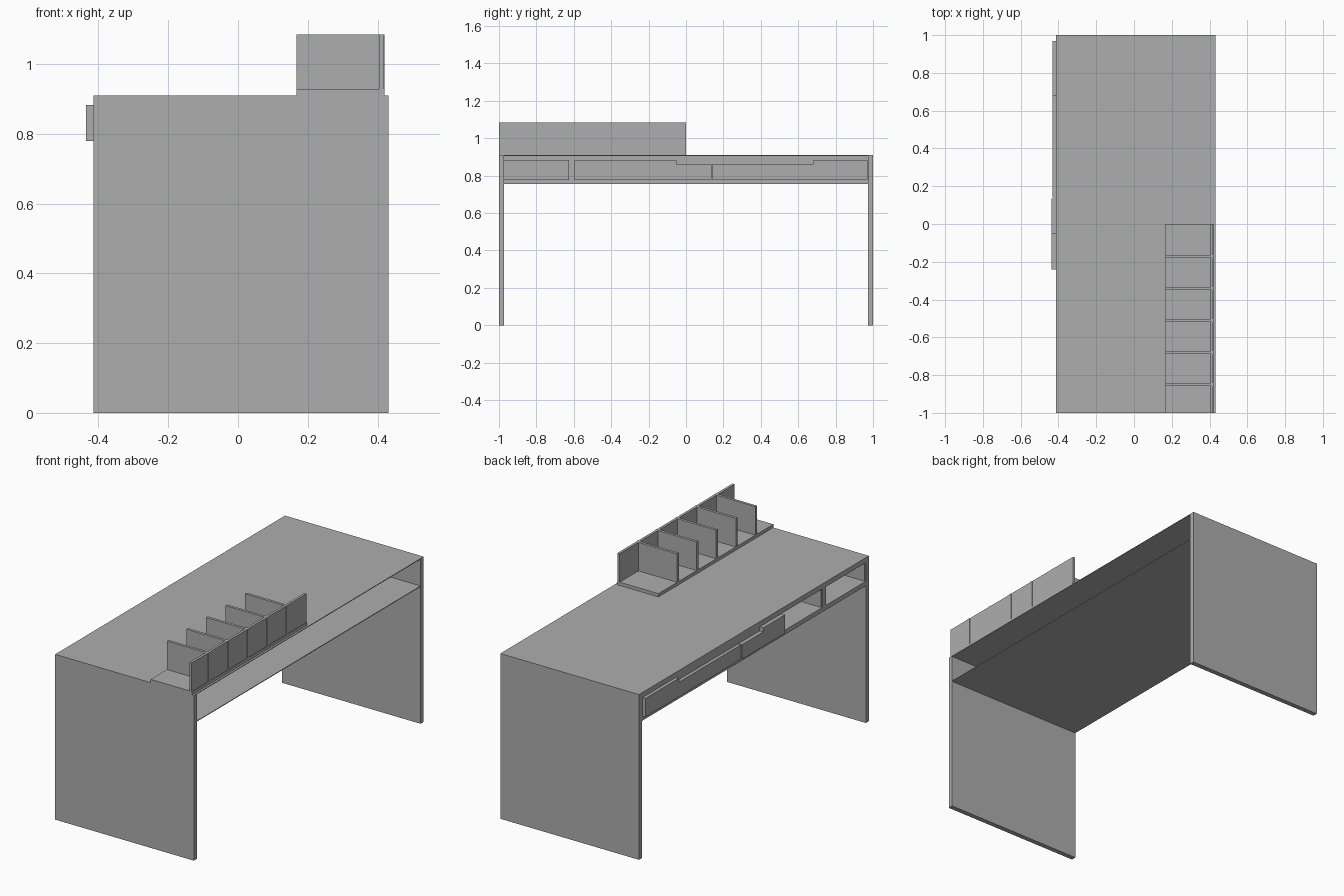
import bpy
import bmesh

cube = bpy.data.objects.get("Cube")
if cube:
    bpy.data.objects.remove(cube, do_unlink=True)

# Single plain grey
GREY = (0.42, 0.42, 0.42, 1)
grey = bpy.data.materials.new("plain grey")
grey.use_nodes = True
grey.diffuse_color = GREY
grey.node_tree.nodes["Principled BSDF"].inputs["Base Color"].default_value = GREY


def finish(name, bm):
    bmesh.ops.recalc_face_normals(bm, faces=bm.faces)
    mesh = bpy.data.meshes.new(name)
    bm.to_mesh(mesh)
    bm.free()
    mesh.materials.append(grey)
    obj = bpy.data.objects.new(name, mesh)
    bpy.context.collection.objects.link(obj)
    return obj


def box(name, x, y, z):
    """Box spanning three (low, high) ranges."""
    bm = bmesh.new()
    bmesh.ops.create_cube(bm, size=1)
    for v in bm.verts:
        v.co = [(r[0] + r[1]) / 2 + c * (r[1] - r[0]) for c, r in zip(v.co, (x, y, z))]
    return finish(name, bm)


def extruded_profile(name, points, x):
    """Extrude a (y, z) outline along x."""
    bm = bmesh.new()
    face = bm.faces.new([bm.verts.new((x[0], y, z)) for y, z in points])
    moved = bmesh.ops.extrude_face_region(bm, geom=[face], use_keep_orig=True)["geom"]
    for v in moved:
        if isinstance(v, bmesh.types.BMVert):
            v.co.x = x[1]
    return finish(name, bm)


FRONT, BACK = -0.414, 0.431      # drawer side and open side
TOP, UNDER = 0.91, 0.755         # desktop and underside heights
END = 0.973                      # inner face of the end panels
LOW, HIGH = 0.78, 0.882          # drawer opening heights
DEPTH = -0.1                     # rear of the compartments
RAIL = (FRONT, FRONT + 0.006)

# End panels
box("end_panel_near", (FRONT, BACK), (-1, -END), (0, TOP))
box("end_panel_far", (FRONT, BACK), (END, 1), (0, TOP))

# Desktop and underside sheets
box("desktop", (FRONT, BACK), (-END, END), (TOP - 0.004, TOP))
box("underside", (FRONT, BACK), (-END, END), (UNDER, UNDER + 0.004))

# Fascia on the drawer side: rails, posts and the area behind the drawers
box("upper_rail", RAIL, (-END, END), (HIGH, TOP - 0.004))
box("lower_rail", RAIL, (-END, END), (UNDER + 0.004, LOW))
box("cubby_post", RAIL, (-0.625, -0.595), (LOW, HIGH))
box("drawer_fascia", RAIL, (-0.24, END), (LOW, HIGH))

# Open cubbies
WALL = 0.003
for i, (a, b) in enumerate(((-END, -0.625), (-0.595, -0.24))):
    n = f"cubby_{i + 1}"
    inner = (RAIL[1], DEPTH)
    box(n + "_floor", inner, (a, b), (LOW - WALL, LOW))
    box(n + "_ceiling", inner, (a, b), (HIGH, HIGH + WALL))
    box(n + "_rear", (DEPTH, DEPTH + WALL), (a, b), (LOW, HIGH))
    box(n + "_near_side", inner, (a, a + WALL), (LOW, HIGH))
    box(n + "_far_side", inner, (b - WALL, b), (LOW, HIGH))

# Drawers with a lowered lip as a hand hold
LIP = 0.86
extruded_profile("short_drawer", [(-0.24, LOW), (0.135, LOW), (0.135, LIP),
                                  (-0.05, LIP), (-0.05, HIGH), (-0.24, HIGH)],
                 (-0.436, DEPTH))
extruded_profile("long_drawer", [(0.14, LOW), (0.97, LOW), (0.97, HIGH),
                                 (0.68, HIGH), (0.68, LIP), (0.14, LIP)],
                 (-0.432, DEPTH))

# Desktop organiser: base, back and evenly spaced dividers
SHELF = 0.928
box("organiser_base", (0.168, 0.42), (-1, 0), (TOP, SHELF))
box("organiser_back", (0.404, 0.418), (-1, 0), (SHELF, 1.085))
for i in range(5):
    y = -0.17 * (i + 1)
    box(f"organiser_divider_{i + 1}", (0.168, 0.42), (y - 0.008, y + 0.007), (SHELF, 1.085))
